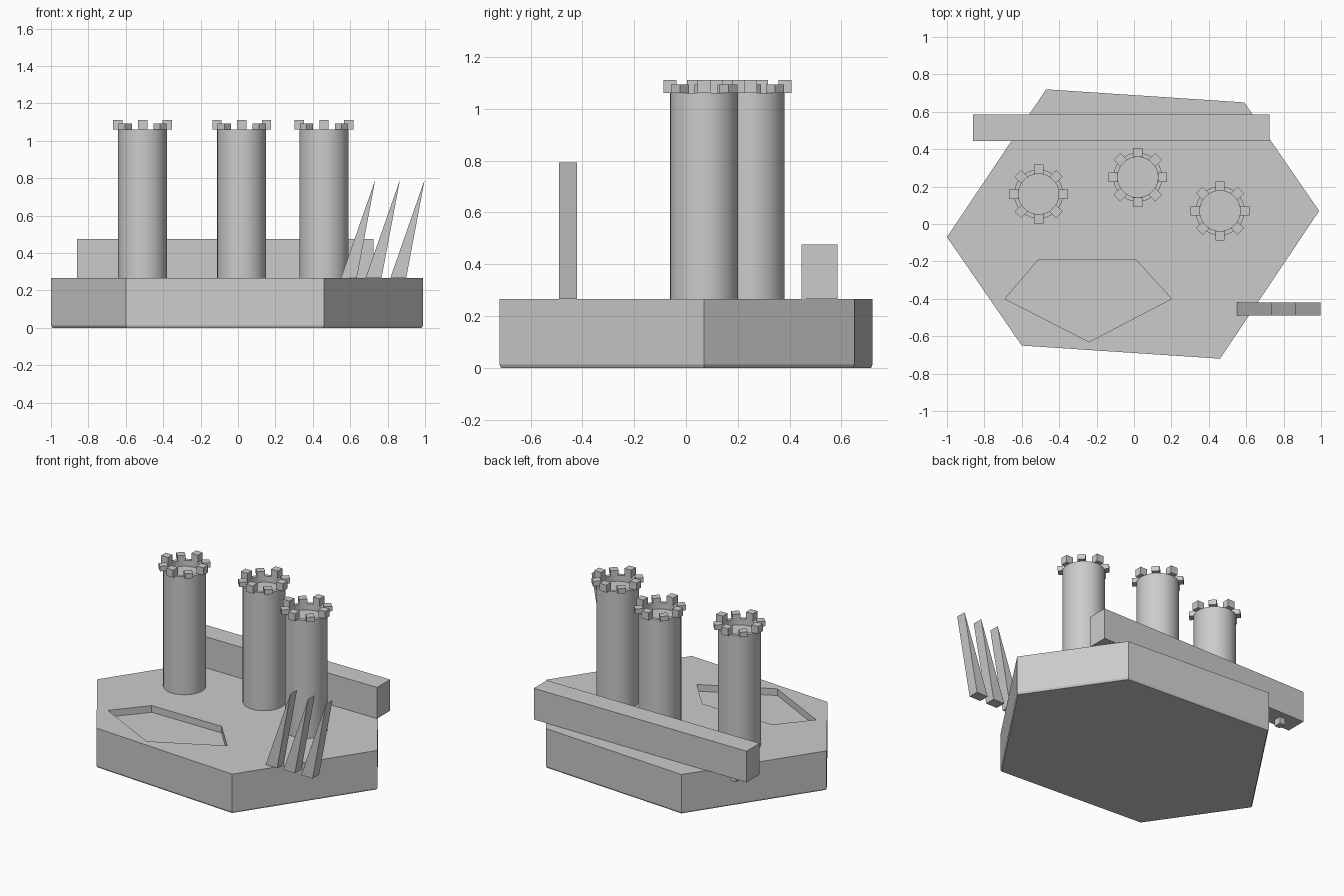
import bpy, bmesh, math
from mathutils import Matrix, Vector

if "Cube" in bpy.data.objects:
    bpy.data.objects.remove(bpy.data.objects["Cube"])

stone = bpy.data.materials.new("grey_stone")
stone.diffuse_color = (0.6, 0.6, 0.6, 1)
stone.use_nodes = True
stone.node_tree.nodes["Principled BSDF"].inputs["Base Color"].default_value = stone.diffuse_color


def finish(name, bm):
    bmesh.ops.recalc_face_normals(bm, faces=bm.faces[:])
    mesh = bpy.data.meshes.new(name)
    bm.to_mesh(mesh)
    bm.free()
    mesh.materials.append(stone)
    ob = bpy.data.objects.new(name, mesh)
    bpy.context.collection.objects.link(ob)
    return ob


def prism(name, outline, offset):
    """Extrude a closed outline of 3D points along an offset."""
    bm = bmesh.new()
    face = bm.faces.new([bm.verts.new(p) for p in outline])
    new = bmesh.ops.extrude_face_region(bm, geom=[face])["geom"]
    moved = [v for v in new if isinstance(v, bmesh.types.BMVert)]
    bmesh.ops.translate(bm, verts=moved, vec=offset)
    return finish(name, bm)


def box(name, lo, hi):
    return prism(name, [(lo[0], lo[1], lo[2]), (hi[0], lo[1], lo[2]),
                        (hi[0], hi[1], lo[2]), (lo[0], hi[1], lo[2])],
                 (0, 0, hi[2] - lo[2]))


def activate(ob):
    bpy.ops.object.select_all(action='DESELECT')
    ob.select_set(True)
    bpy.context.view_layer.objects.active = ob


GROUND = 0.265

# Hexagonal base with a thin chamfer along the bottom
HEX = [(-1, -0.07), (-0.6, -0.65), (0.46, -0.72),
       (0.99, 0.07), (0.59, 0.65), (-0.47, 0.72)]
bm = bmesh.new()
rings = [[bm.verts.new((x * s, y * s, z)) for x, y in HEX]
         for z, s in ((0, 0.992), (0.012, 1), (GROUND, 1))]
for a, b in zip(rings, rings[1:]):
    for i in range(6):
        j = (i + 1) % 6
        bm.faces.new((a[i], a[j], b[j], b[i]))
bm.faces.new(rings[0])
bm.faces.new(rings[-1])
base = finish("base", bm)

# Five-sided basin sunk into the base
POND = [(-0.69, -0.4), (-0.24, -0.63), (0.2, -0.4), (0.01, -0.19), (-0.51, -0.19)]
cutter = prism("basin_cutter", [(x, y, GROUND - 0.045) for x, y in POND], (0, 0, 0.2))
cutter.hide_render = True
cut = base.modifiers.new("basin", 'BOOLEAN')
cut.operation = 'DIFFERENCE'
cut.solver = 'EXACT'
cut.object = cutter
activate(base)
bpy.ops.object.modifier_apply(modifier=cut.name)
bpy.data.objects.remove(cutter)

# Long back wall with a small peg under its overhanging end
box("back_wall", (-0.86, 0.445, GROUND), (0.725, 0.585, 0.475))
box("wall_peg", (-0.75, 0.49, 0.22), (-0.71, 0.54, GROUND))

# Round towers with a sunken roof and eight battlement blocks
TOP = 1.06
PROFILE = [(0, GROUND), (0.131, GROUND), (0.131, TOP), (0.108, TOP),
           (0.108, TOP - 0.04), (0, TOP - 0.04)]
for n, (cx, cy) in enumerate([(-0.51, 0.16), (0.02, 0.25), (0.46, 0.07)], 1):
    bm = bmesh.new()
    verts = [bm.verts.new((cx + r, cy, z)) for r, z in PROFILE]
    edges = [bm.edges.new(p) for p in zip(verts, verts[1:])]
    bmesh.ops.spin(bm, geom=verts + edges, cent=(cx, cy, 0), axis=(0, 0, 1),
                   angle=math.tau, steps=40)
    bmesh.ops.remove_doubles(bm, verts=bm.verts[:], dist=0.0005)
    tower = finish(f"tower_{n}", bm)
    activate(tower)
    bpy.ops.object.shade_smooth_by_angle(angle=math.radians(30))

    bm = bmesh.new()
    for k in range(8):
        height = 0.05 if k % 2 == 0 else 0.033   # diagonal blocks are lower
        mat = (Matrix.Translation((cx, cy, TOP + height / 2))
               @ Matrix.Rotation(k * math.pi / 4, 4, 'Z')
               @ Matrix.Translation((0.132, 0, 0))
               @ Matrix.Diagonal((0.05, 0.05, height, 1)))
        bmesh.ops.create_cube(bm, size=1, matrix=mat)
    finish(f"battlements_{n}", bm)

# Three leaning wedge spikes at the front right corner
for n in range(3):
    x = 0.55 + 0.132 * n
    prism(f"spike_{n + 1}", [(x, -0.49, GROUND), (x + 0.085, -0.49, GROUND),
                             (x + 0.184, -0.49, 0.792)], (0, 0.07, 0))
